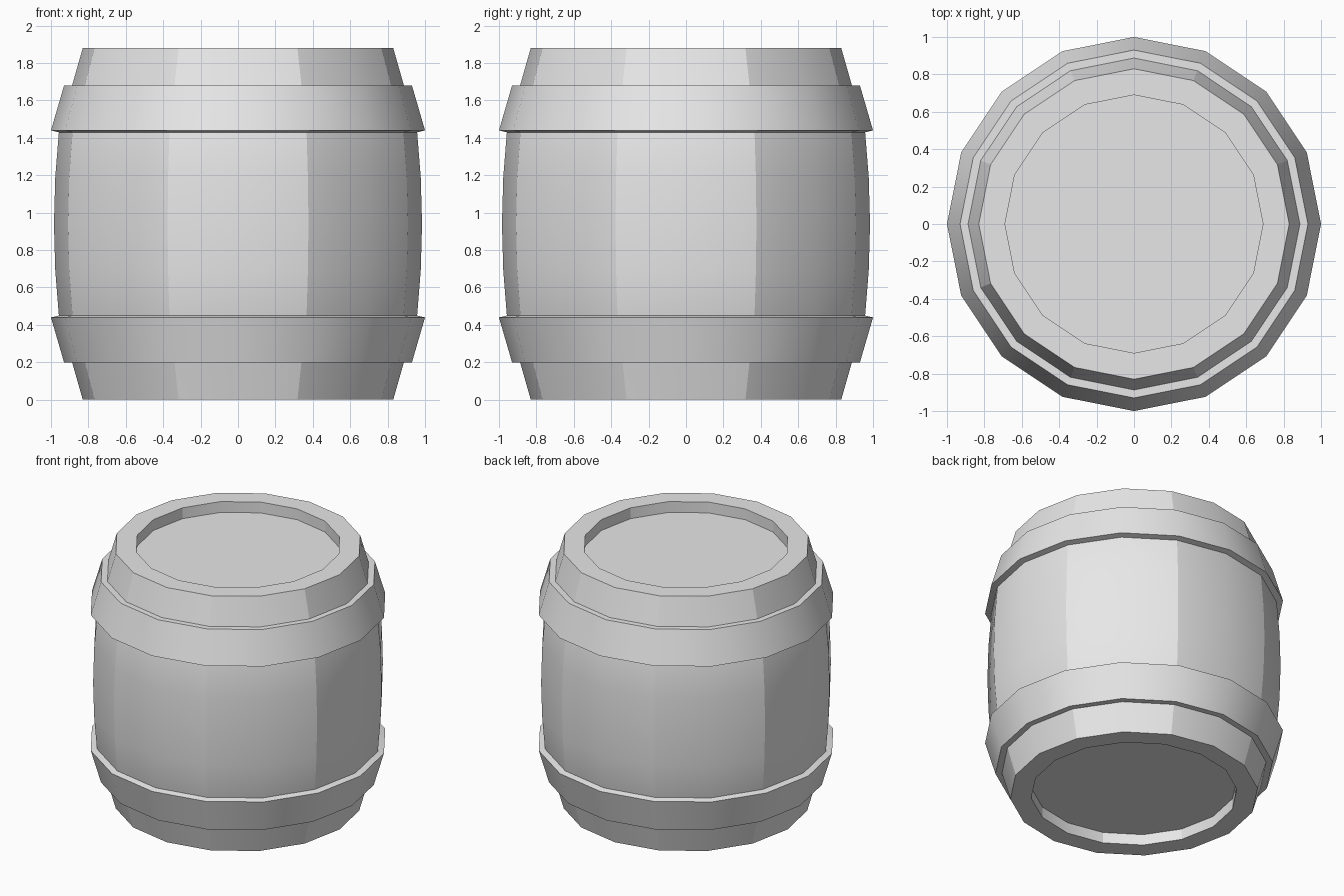
import bpy, bmesh
from math import sin, cos, tau, radians

SIDES = 16
HEIGHT = 1.88

cube = bpy.data.objects.get("Cube")
if cube:
    bpy.data.objects.remove(cube, do_unlink=True)

grey = bpy.data.materials.new("plain grey")
grey.use_nodes = True
grey.diffuse_color = (0.8, 0.8, 0.8, 1)
grey.node_tree.nodes["Principled BSDF"].inputs["Base Color"].default_value = (0.8, 0.8, 0.8, 1)


def lathe(name, profile, closed, split_staves=False):
    """Turn a (radius, z) profile around z; open profiles get end caps."""
    bm = bmesh.new()
    rings = [[bm.verts.new((r * cos(tau * k / SIDES), r * sin(tau * k / SIDES), z))
              for k in range(SIDES)] for r, z in profile]
    pairs = list(zip(rings, rings[1:]))
    if closed:
        pairs.append((rings[-1], rings[0]))
    else:
        bm.faces.new(rings[0])
        bm.faces.new(rings[-1])
    for low, high in pairs:
        for k in range(SIDES):
            n = (k + 1) % SIDES
            bm.faces.new((low[k], low[n], high[n], high[k]))
    bmesh.ops.recalc_face_normals(bm, faces=bm.faces)
    for face in bm.faces:
        face.smooth = True
    for edge in bm.edges:
        edge.smooth = edge.calc_face_angle() < radians(30)
    # Hard seam between neighbouring staves, each two sides wide
    if split_staves:
        for low, high in pairs:
            for k in range(1, SIDES, 2):
                bm.edges.get((low[k], high[k])).smooth = False
    mesh = bpy.data.meshes.new(name)
    bm.to_mesh(mesh)
    bm.free()
    mesh.materials.append(grey)
    obj = bpy.data.objects.new(name, mesh)
    bpy.context.collection.objects.link(obj)
    return obj


def flipped(profile):
    return [(r, HEIGHT - z) for r, z in profile]


# Barrel body: recessed bottom, rim, bulging staves, mirrored at mid height
half = [(0.69, 0.08), (0.69, 0), (0.83, 0), (0.887, 0.2), (0.957, 0.44), (0.977, 0.69)]
body = half + [(0.984, HEIGHT / 2)] + flipped(half)[::-1]
lathe("barrel_body", body, closed=False, split_staves=True)

# Hoops, widest towards the middle of the barrel
hoop = [(0.88, 0.2), (0.93, 0.2), (1.0, 0.44), (0.95, 0.452)]
lathe("lower_hoop", hoop, closed=True)
lathe("upper_hoop", flipped(hoop), closed=True)
